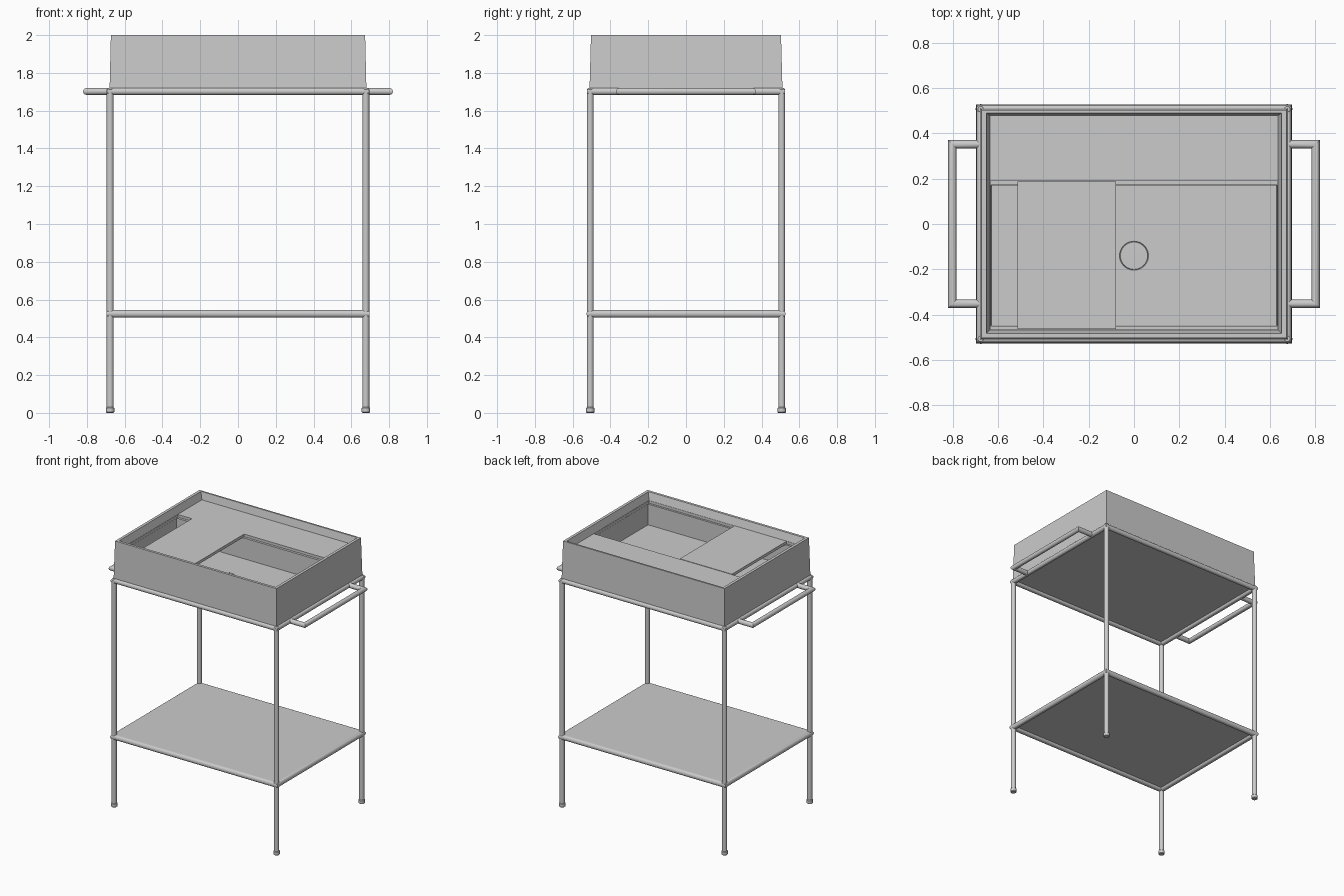
import bpy, bmesh, math
from mathutils import Vector

if "Cube" in bpy.data.objects:
    bpy.data.objects.remove(bpy.data.objects["Cube"])

LX, LY, R = 0.677, 0.507, 0.018      # leg positions and tube radius
TOP, LOW = 1.702, 0.525              # heights of the two tube rings


def finish(bm, name, smooth=False):
    bmesh.ops.recalc_face_normals(bm, faces=bm.faces)
    me = bpy.data.meshes.new(name)
    bm.to_mesh(me)
    bm.free()
    ob = bpy.data.objects.new(name, me)
    bpy.context.collection.objects.link(ob)
    if smooth:
        bpy.ops.object.select_all(action='DESELECT')
        ob.select_set(True)
        bpy.context.view_layer.objects.active = ob
        bpy.ops.object.shade_smooth_by_angle(angle=math.radians(35))
    return ob


def loft(bm, loops, wrap=False):
    """Skin a list of vertex positions loops; cap the ends unless wrapped."""
    rings = [[bm.verts.new(p) for p in lp] for lp in loops]
    n = len(rings[0])
    pairs = list(zip(rings, rings[1:]))
    if wrap:
        pairs.append((rings[-1], rings[0]))
    else:
        bm.faces.new(rings[0][::-1])
        bm.faces.new(rings[-1])
    for a, b in pairs:
        for i in range(n):
            j = (i + 1) % n
            bm.faces.new((a[i], a[j], b[j], b[i]))


def flat_tube(name, pts, z, r=R, closed=False, seg=20):
    """Mitred round tube along a horizontal polyline."""
    pts = [Vector((x, y, z)) for x, y in pts]
    n, up, loops = len(pts), Vector((0, 0, 1)), []
    for i, p in enumerate(pts):
        d1 = (p - pts[i - 1]).normalized() if closed or i else (pts[1] - p).normalized()
        d2 = (pts[(i + 1) % n] - p).normalized() if closed or i < n - 1 else d1
        s1, s2 = up.cross(d1), up.cross(d2)
        m = (s1 + s2).normalized()
        m /= m.dot(s1)
        loops.append([p + r * (m * math.cos(t) + up * math.sin(t))
                      for t in (2 * math.pi * k / seg for k in range(seg))])
    bm = bmesh.new()
    loft(bm, loops, closed)
    return finish(bm, name, True)


def lathe(name, profile, x, y, seg=24):
    """Turned solid from (radius, z) pairs."""
    bm = bmesh.new()
    loft(bm, [[(x + r * math.cos(2 * math.pi * k / seg), y + r * math.sin(2 * math.pi * k / seg), z)
               for k in range(seg)] for r, z in profile])
    return finish(bm, name, True)


def rect(hx, y0, y1, z):
    return [(-hx, y0, z), (hx, y0, z), (hx, y1, z), (-hx, y1, z)]


def box(name, x0, x1, y0, y1, z0, z1):
    bm = bmesh.new()
    loft(bm, [[(x0, y0, z), (x1, y0, z), (x1, y1, z), (x0, y1, z)] for z in (z0, z1)])
    return finish(bm, name)


# legs with slightly wider feet
for sx, nx in ((-1, "left"), (1, "right")):
    for sy, ny in ((-1, "front"), (1, "back")):
        lathe(f"{ny}_{nx}_leg",
              [(0.018, 0), (0.022, 0.004), (0.022, 0.026), (R, 0.03), (R, TOP + 0.01), (0.012, TOP + R)],
              sx * LX, sy * LY)

# horizontal rings and shelf
corners = [(-LX, -LY), (LX, -LY), (LX, LY), (-LX, LY)]
flat_tube("top_ring", corners, TOP, closed=True)
flat_tube("shelf_ring", corners, LOW, r=0.02, closed=True)
box("shelf", -LX, LX, -LY, LY, 0.525, 0.545)

# towel rails at both ends
for s, n in ((-1, "left"), (1, "right")):
    flat_tube(f"{n}_towel_rail",
              [(s * LX, -0.352), (s * 0.802, -0.352), (s * 0.802, 0.352), (s * LX, 0.352)], TOP)

# basin: tapered outside, rim, back deck, tray ledges and bowl
bm = bmesh.new()
loft(bm, [
    rect(0.680, -0.511, 0.511, 1.705),
    rect(0.673, -0.503, 0.503, 2.0),
    rect(0.652, -0.484, 0.490, 2.0),
    rect(0.636, -0.467, 0.478, 1.945),
    rect(0.634, -0.465, 0.190, 1.945),
    rect(0.633, -0.465, 0.190, 1.925),
    rect(0.632, -0.450, 0.172, 1.925),
    rect(0.630, -0.448, 0.170, 1.77),
])
finish(bm, "basin")

# sliding tray resting on the ledges
box("tray", -0.515, -0.08, -0.463, 0.188, 1.926, 1.947)

# drain cover with a groove around its edge
lathe("drain", [(0.070, 1.765), (0.070, 1.774), (0.064, 1.774), (0.062, 1.771),
                (0.060, 1.775), (0.01, 1.776)], 0, -0.14, 40)
